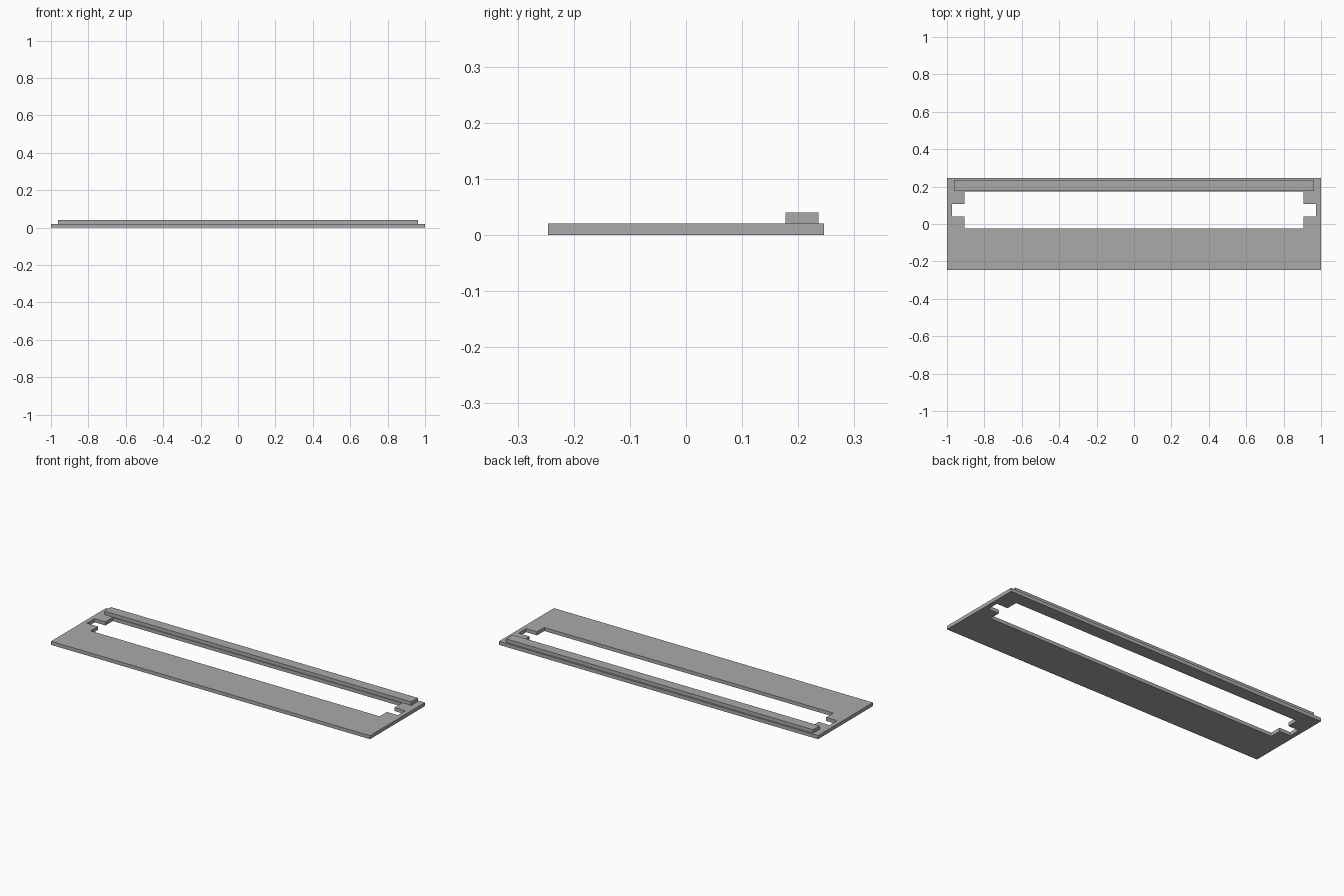
import bpy
import bmesh

cube = bpy.data.objects.get("Cube")
if cube:
    bpy.data.objects.remove(cube, do_unlink=True)

grey = bpy.data.materials.new("plain grey")
grey.use_nodes = True
colour = (0.4, 0.4, 0.4, 1)
grey.diffuse_color = colour
grey.node_tree.nodes["Principled BSDF"].inputs["Base Color"].default_value = colour


def slab(name, xs, ys, z0, z1, is_open=lambda x, y: False):
    """Extrude a grid of cells, leaving out those whose centre is open."""
    bm = bmesh.new()
    for xa, xb in zip(xs, xs[1:]):
        for ya, yb in zip(ys, ys[1:]):
            if not is_open((xa + xb) / 2, (ya + yb) / 2):
                bm.faces.new([bm.verts.new((x, y, z0)) for x, y in
                              ((xa, ya), (xb, ya), (xb, yb), (xa, yb))])
    bmesh.ops.remove_doubles(bm, verts=bm.verts[:], dist=0.0001)
    top = bmesh.ops.extrude_face_region(bm, geom=bm.faces[:], use_keep_orig=True)
    verts = [g for g in top["geom"] if isinstance(g, bmesh.types.BMVert)]
    bmesh.ops.translate(bm, verts=verts, vec=(0, 0, z1 - z0))
    bmesh.ops.recalc_face_normals(bm, faces=bm.faces[:])
    mesh = bpy.data.meshes.new(name)
    bm.to_mesh(mesh)
    bm.free()
    mesh.materials.append(grey)
    obj = bpy.data.objects.new(name, mesh)
    bpy.context.collection.objects.link(obj)
    return obj


# Base plate: long slot with a narrower notch at each end
SLOT_X, NOTCH_X = 0.906, 0.974
SLOT_Y, NOTCH_Y = (-0.025, 0.173), (0.04, 0.107)


def in_slot(x, y):
    slot = abs(x) < SLOT_X and SLOT_Y[0] < y < SLOT_Y[1]
    notch = abs(x) < NOTCH_X and NOTCH_Y[0] < y < NOTCH_Y[1]
    return slot or notch


slab("base_plate", [-1, -NOTCH_X, -SLOT_X, SLOT_X, NOTCH_X, 1],
     [-0.246, SLOT_Y[0], *NOTCH_Y, SLOT_Y[1], 0.246], 0, 0.02, in_slot)

# Raised rail behind the slot
slab("back_rail", [-0.962, 0.962], [0.177, 0.236], 0.02, 0.04)
